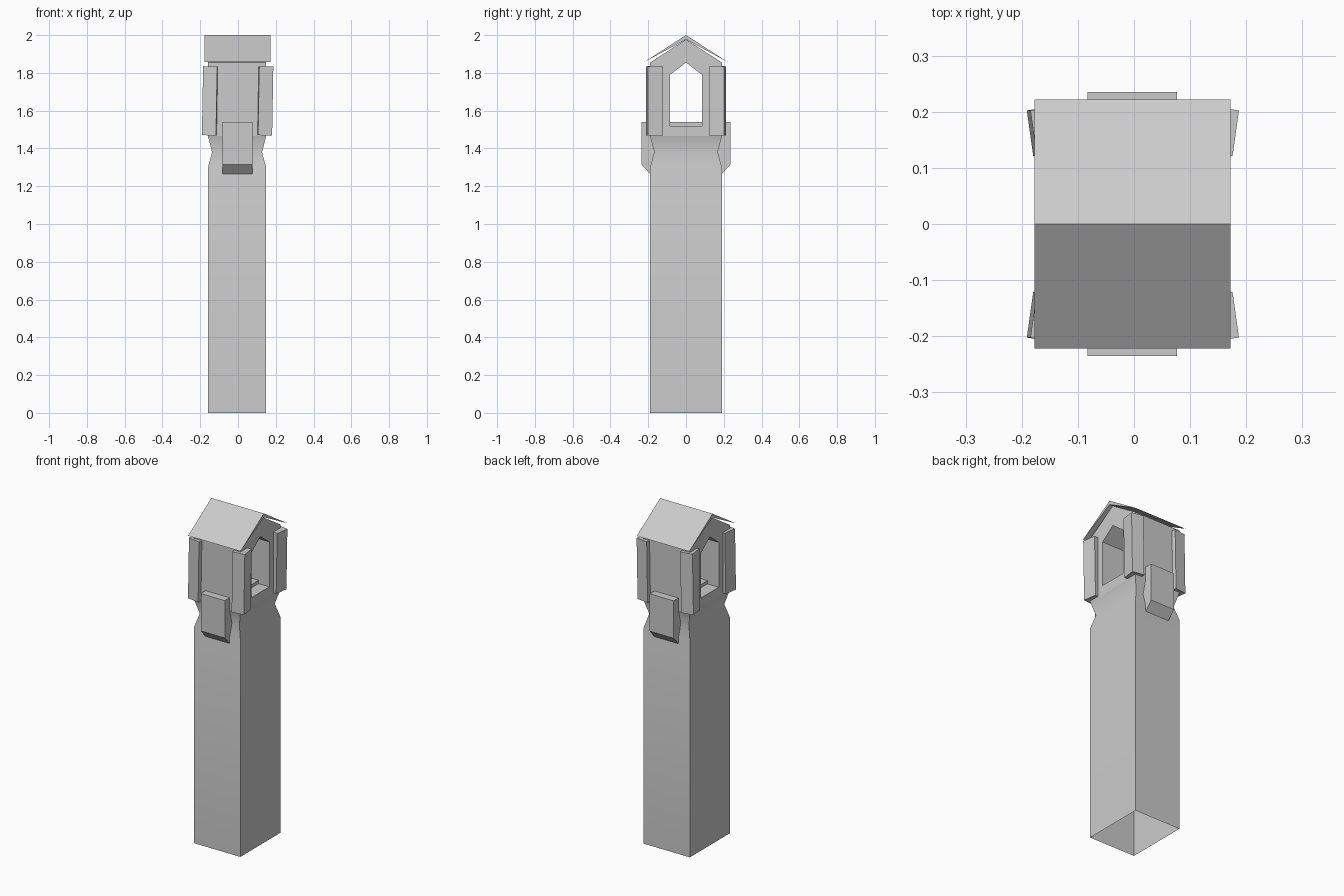
import bpy, bmesh
from math import radians
from mathutils import Matrix, Vector

cube = bpy.data.objects.get("Cube")
if cube:
    bpy.data.objects.remove(cube, do_unlink=True)

stone = bpy.data.materials.new("grey stone")
stone.use_nodes = True
GREY = (0.6, 0.6, 0.6, 1)
stone.diffuse_color = GREY
stone.node_tree.nodes["Principled BSDF"].inputs["Base Color"].default_value = GREY

CX = -0.005  # the tower axis sits slightly to the right


def finish(name, bm):
    bmesh.ops.recalc_face_normals(bm, faces=bm.faces)
    mesh = bpy.data.meshes.new(name)
    bm.to_mesh(mesh)
    bm.free()
    mesh.materials.append(stone)
    ob = bpy.data.objects.new(name, mesh)
    bpy.context.collection.objects.link(ob)
    return ob


def extrude_half(name, half_profile, x0, x1):
    """Extrude a (y, z) half profile along x and mirror it across y = 0."""
    bm = bmesh.new()
    face = bm.faces.new([bm.verts.new((x0, y, z)) for y, z in half_profile])
    out = bmesh.ops.extrude_face_region(bm, geom=[face])
    moved = [v for v in out["geom"] if isinstance(v, bmesh.types.BMVert)]
    bmesh.ops.translate(bm, verts=moved, vec=(x1 - x0, 0, 0))
    # drop the faces on the mirror plane, so the halves join cleanly
    seam = [f for f in bm.faces if all(abs(v.co.y) < 1e-5 for v in f.verts)]
    bmesh.ops.delete(bm, geom=seam, context='FACES')
    bmesh.ops.recalc_face_normals(bm, faces=bm.faces)
    bmesh.ops.mirror(bm, geom=bm.verts[:] + bm.edges[:] + bm.faces[:],
                     axis='Y', merge_dist=0.0005)
    return finish(name, bm)


# Shaft: open square tube with a pinched waist near the top
bm = bmesh.new()
rings = []
for z, pinch in ((0, 0), (1.30, 0), (1.38, 0.022), (1.465, 0)):
    hx, hy = 0.154 - pinch, 0.19 - pinch
    rings.append([bm.verts.new((CX + sx * hx, sy * hy, z))
                  for sx, sy in ((-1, -1), (1, -1), (1, 1), (-1, 1))])
for low, high in zip(rings, rings[1:]):
    for i in range(4):
        j = (i + 1) % 4
        bm.faces.new((low[i], low[j], high[j], high[i]))
shaft = finish("shaft", bm)
bpy.context.view_layer.objects.active = shaft
shaft.select_set(True)
bpy.ops.object.shade_smooth_by_angle(angle=radians(32))
shaft.select_set(False)

# Belfry: gabled block with a pointed opening running side to side
extrude_half("belfry", [(0, 1.465), (0.19, 1.465), (0.19, 1.855), (0, 1.977),
                        (0, 1.855), (0.085, 1.79), (0.085, 1.52), (0, 1.52)],
             CX - 0.154, CX + 0.154)

# Roof: thin wedges narrowing to the eaves
extrude_half("roof", [(0, 2.0), (0.222, 1.857), (0, 1.977)], -0.177, 0.172)

# Crossbeam: sticks out of the front and back as chamfered blocks
extrude_half("crossbeam", [(0, 1.54), (0.235, 1.54), (0.235, 1.315),
                           (0.19, 1.265), (0, 1.265)], -0.083, 0.077)

# Corner posts, twisted and leaning a little
for sx, side in ((-1, "right"), (1, "left")):
    for sy, end in ((-1, "front"), (1, "back")):
        bm = bmesh.new()
        bmesh.ops.create_cube(bm, size=1)
        centre = Vector((0.141 if sx > 0 else -0.145, sy * 0.167, 1.652))
        bm.transform(Matrix.Translation(centre)
                     @ Matrix.Rotation(radians(1), 4, 'Y')
                     @ Matrix.Rotation(radians(-8 * sx * sy), 4, 'Z')
                     @ Matrix.Diagonal((0.075, 0.082, 0.365, 1)))
        finish(f"{end}_{side}_post", bm)
